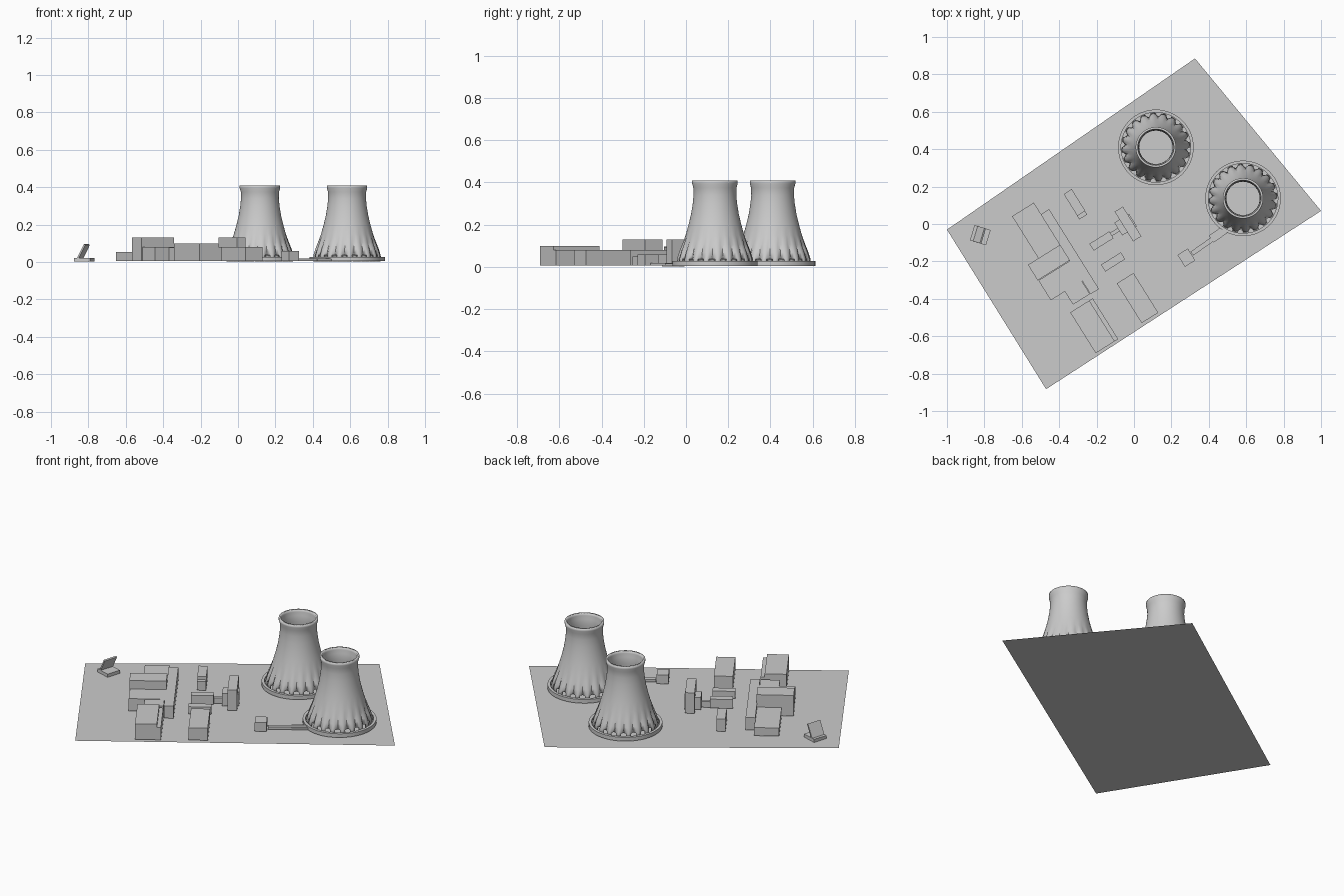
import bpy, bmesh, math
from mathutils import Matrix, Vector

if "Cube" in bpy.data.objects:
    bpy.data.objects.remove(bpy.data.objects["Cube"])

GRID = math.radians(32)   # heading shared by the buildings
FLOOR = 0.006


def finish(name, bm, loc=(0, 0, 0)):
    bmesh.ops.recalc_face_normals(bm, faces=bm.faces)
    me = bpy.data.meshes.new(name)
    bm.to_mesh(me)
    bm.free()
    ob = bpy.data.objects.new(name, me)
    ob.location = loc
    bpy.context.collection.objects.link(ob)
    return ob


def box(name, x, y, u, v, top, angle=GRID, bottom=FLOOR):
    bm = bmesh.new()
    bmesh.ops.create_cube(bm, size=1)
    bm.transform(Matrix.Rotation(angle, 4, 'Z') @ Matrix.Diagonal((u, v, top - bottom, 1)))
    return finish(name, bm, (x, y, (top + bottom) / 2))


def smooth(ob, deg):
    bpy.ops.object.select_all(action='DESELECT')
    ob.select_set(True)
    bpy.context.view_layer.objects.active = ob
    bpy.ops.object.shade_smooth_by_angle(angle=math.radians(deg))


# Site ground: single flat sheet
bm = bmesh.new()
bm.faces.new([bm.verts.new((x, y, 0)) for x, y in
              ((-1, -.03), (-.47, -.883), (1, .07), (.326, .885))])
ground = finish("site_ground", bm)
if ground.data.polygons[0].normal.z < 0:
    ground.data.flip_normals()

# Cooling towers: flared shell, pleated foot standing on legs
PROFILE = [(.176, .005), (.172, .038), (.163, .07), (.152, .105), (.139, .15), (.125, .2),
           (.113, .25), (.105, .3), (.101, .34), (.102, .375), (.108, .395), (.108, .41)]
PLEAT = [.008, .008, .007, .004]
LEGS, PER = 20, 4


def cooling_tower(name, x, y):
    n = LEGS * PER
    bm = bmesh.new()
    rows = []
    for i, (r, z) in enumerate(PROFILE):
        bulge = PLEAT[i] if i < len(PLEAT) else 0
        row = []
        for k in range(n):
            rr = r + (bulge if k % PER in (0, 1, 2) else -bulge / 2)
            if k % PER != 1:
                rr -= bulge * .3
            a = 2 * math.pi * k / n
            row.append(bm.verts.new((rr * math.cos(a), rr * math.sin(a), z)))
        rows.append(row)
    for i in range(len(rows) - 1):
        for k in range(n):
            if i == 0 and k % PER in (2, 3):
                continue          # opening between the legs
            j = (k + 1) % n
            bm.faces.new((rows[i][k], rows[i][j], rows[i + 1][j], rows[i + 1][k]))
    loose = [v for v in bm.verts if not v.link_faces]
    bmesh.ops.delete(bm, geom=loose, context='VERTS')
    shell = finish(name + "_shell", bm, (x, y, 0))
    mod = shell.modifiers.new("thickness", 'SOLIDIFY')
    mod.thickness = .012
    mod.offset = -1
    smooth(shell, 40)

    # Basin ring around the foot
    bm = bmesh.new()
    section = [(.186, .005), (.202, .005), (.202, .028), (.186, .028)]
    loops = [[bm.verts.new((r * math.cos(2 * math.pi * k / 64), r * math.sin(2 * math.pi * k / 64), z))
              for k in range(64)] for r, z in section]
    for i in range(4):
        a, b = loops[i], loops[(i + 1) % 4]
        for k in range(64):
            j = (k + 1) % 64
            bm.faces.new((a[k], a[j], b[j], b[k]))
    smooth(finish(name + "_basin_ring", bm, (x, y, 0)), 30)


cooling_tower("back_tower", .117, .41)
cooling_tower("front_tower", .583, .137)

# Buildings: name, centre x, y, width, length, roof height
for b in (("low_hall", -.52, -.04, .137, .278, .055),
          ("tall_hall", -.455, -.206, .203, .098, .13),
          ("main_hall", -.393, -.302, .2, .125, .08),
          ("long_gallery", -.343, -.148, .053, .503, .08),
          ("hall_extension", -.31, -.356, .107, .11, .078),
          ("south_block", -.222, -.55, .12, .257, .10),
          ("south_block_aisle", -.162, -.512, .022, .257, .08),
          ("east_block", .019, -.396, .105, .25, .08),
          ("annex", -.174, -.091, .125, .043, .06),
          ("annex_walkway", -.09, -.035, .09, .02, .04),
          ("tall_slab", -.032, 0, .052, .187, .13),
          ("slab_crossbar", -.045, -.003, .092, .08, .08),
          ("small_shed", -.112, -.203, .125, .043, .05),
          ("north_block", -.318, .115, .05, .137, .08),
          ("north_block_porch", -.277, .047, .05, .022, .06),
          ("pump_house", .28, -.18, .065, .075, .06)):
    box(*b)

# Water channel from pump house to the front tower
box("water_channel", .40, -.095, .22, .025, .02, math.radians(35))
box("channel_mouth", .45, -.055, .09, .045, .016, math.radians(35))

# Corner stand: base slab with a leaning panel
TURN = math.radians(-17)
box("stand_base", -.822, -.06, .09, .085, .022, TURN, .003)
bm = bmesh.new()
bmesh.ops.create_cube(bm, size=1)
bm.transform(Matrix.Diagonal((.009, .085, .083, 1)))
bm.transform(Matrix.Rotation(TURN, 4, 'Z') @ Matrix.Rotation(math.radians(27), 4, 'Y'))
finish("stand_panel", bm, (-.826, -.058, .057))
